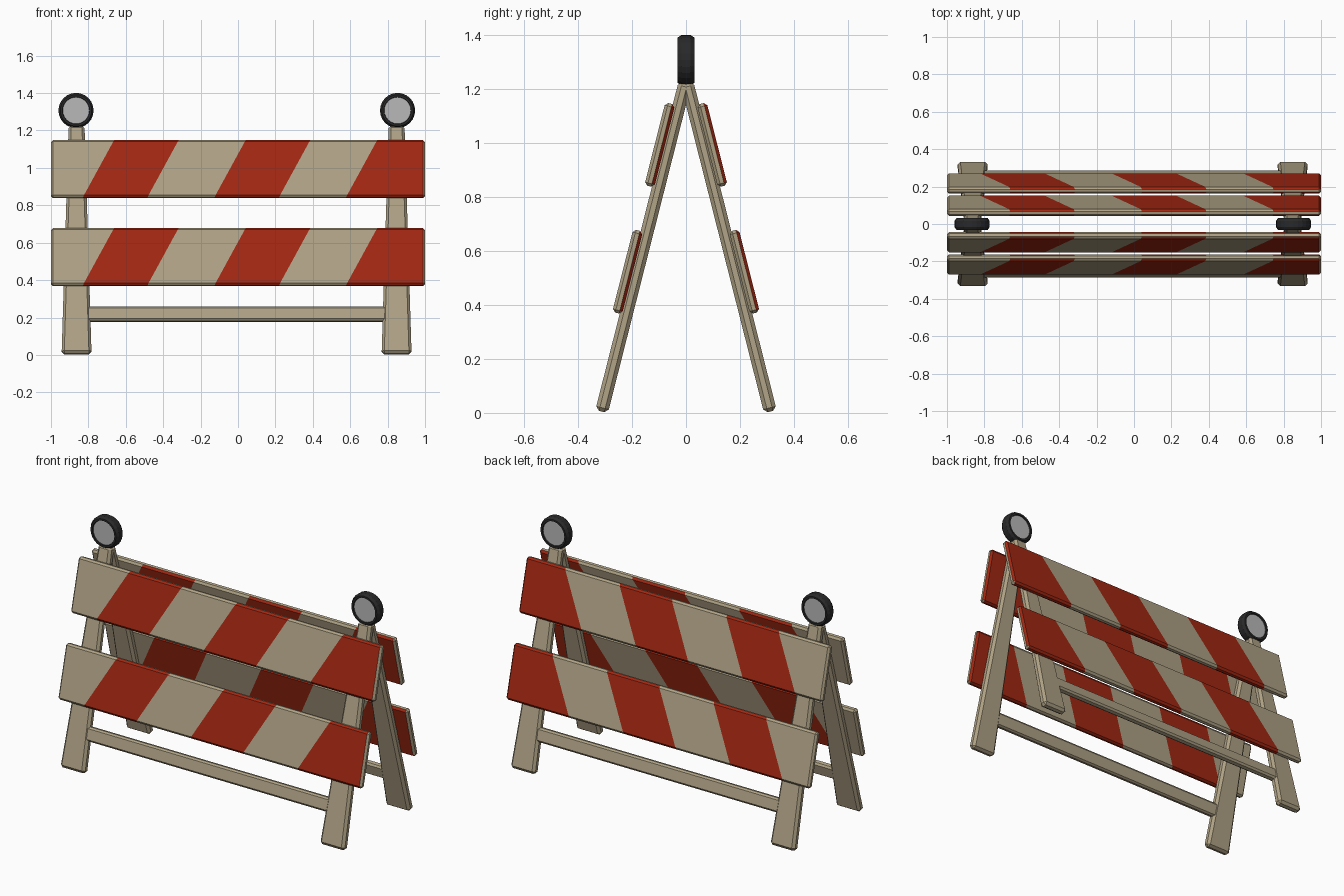
import bpy, bmesh, math
from mathutils import Matrix, Vector

if "Cube" in bpy.data.objects:
    bpy.data.objects.remove(bpy.data.objects["Cube"])


def material(name, color):
    m = bpy.data.materials.new(name)
    m.diffuse_color = (*color, 1)
    m.use_nodes = True
    m.node_tree.nodes["Principled BSDF"].inputs["Base Color"].default_value = m.diffuse_color
    return m


TAN = material("weathered_tan", (0.43, 0.36, 0.235))
RED = material("stripe_red", (0.36, 0.02, 0.006))
BLACK = material("lamp_black", (0.022, 0.022, 0.023))
GREY = material("lens_grey", (0.48, 0.48, 0.48))

TILT = math.atan(0.2535)
FOOT_Y = 0.314
LEG_X = (-0.863, 0.848)


def finish(name, bm, mats, matrix=Matrix()):
    me = bpy.data.meshes.new(name)
    bmesh.ops.recalc_face_normals(bm, faces=bm.faces[:])
    bm.transform(matrix)
    bm.to_mesh(me)
    bm.free()
    for m in mats:
        me.materials.append(m)
    ob = bpy.data.objects.new(name, me)
    bpy.context.collection.objects.link(ob)
    return ob


def bevel_box(size, center, bevel, taper=1.0):
    """Chamfered box, optionally narrowed in x at its top."""
    bm = bmesh.new()
    bmesh.ops.create_cube(bm, size=1)
    for v in bm.verts:
        if v.co.z > 0:
            v.co.x *= taper
        v.co = Vector([c * s for c, s in zip(v.co, size)])
    bmesh.ops.bevel(bm, geom=bm.edges[:], offset=bevel, segments=1,
                    profile=0.5, affect='EDGES')
    bmesh.ops.translate(bm, verts=bm.verts, vec=center)
    return bm


def striped_board(name, matrix):
    bm = bevel_box((2.0, 0.037, 0.316), (0, 0, 0), 0.011)
    slope, start, period, width = 0.53, -0.745, 0.7035, 0.345
    # cut the slanted stripe borders
    for i in range(3):
        for x in (start + i * period, start + i * period + width):
            if x < 0.95:
                bmesh.ops.bisect_plane(
                    bm, geom=bm.verts[:] + bm.edges[:] + bm.faces[:],
                    plane_co=(x, 0, 0), plane_no=(1, 0, -slope))
    bm.normal_update()
    for f in bm.faces:
        c, n = f.calc_center_median(), f.normal
        red = (c.x - slope * c.z - start) % period < width
        bare = n.z > 0.9 or (n.x > 0.5 and n.y < 0.3)
        f.material_index = int(red and not bare)
    finish(name, bm, (TAN, RED), matrix)


# Two leaning frames: legs, crossbar and two striped boards each
for label, s in (("front", -1), ("rear", 1)):
    frame = Matrix.Translation((0, s * FOOT_Y, 0)) @ Matrix.Rotation(s * TILT, 4, 'X')
    for side, x in zip(("left", "right"), LEG_X):
        bm = bevel_box((0.16, 0.048, 1.257), (x, 0, 0.6335), 0.014, 0.53)
        finish(f"{label}_{side}_leg", bm, (TAN,), frame)
    bm = bevel_box((1.62, 0.04, 0.08), (-0.007, 0, 0.225), 0.01)
    finish(f"{label}_crossbar", bm, (TAN,), frame)
    for level, v in (("lower", 0.531), ("upper", 1.016)):
        striped_board(f"{label}_{level}_board",
                      frame @ Matrix.Translation((0, s * 0.034, v)))

# Round warning lamps: lathed housing with a lens on both faces
half = [(0, 0.024), (0.071, 0.024), (0.073, 0.031), (0.084, 0.031), (0.094, 0.016)]
profile = half + [(r, -y) for r, y in reversed(half)]
for side, x in zip(("left", "right"), (-0.866, 0.853)):
    bm = bmesh.new()
    vs = [bm.verts.new((r, y, 0)) for r, y in profile]
    es = [bm.edges.new(p) for p in zip(vs, vs[1:])]
    bmesh.ops.spin(bm, geom=vs + es, cent=(0, 0, 0), axis=(0, 1, 0),
                   angle=2 * math.pi, steps=24)
    bmesh.ops.remove_doubles(bm, verts=bm.verts[:], dist=0.0005)
    for f in bm.faces:
        f.material_index = int(all(abs(abs(v.co.y) - 0.024) < 1e-4 for v in f.verts))
    finish(f"{side}_lamp", bm, (BLACK, GREY), Matrix.Translation((x, 0, 1.307)))
